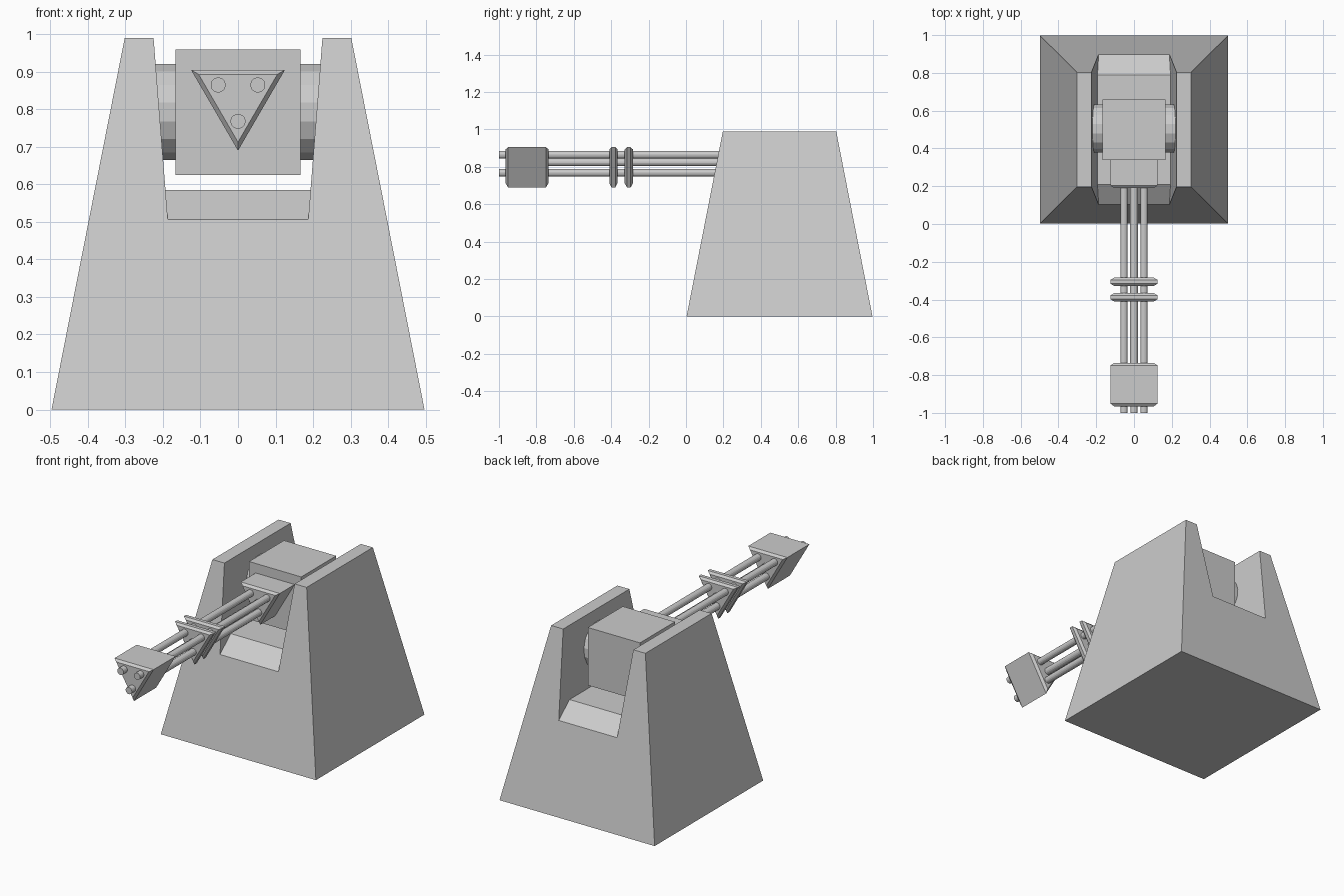
import bpy, bmesh, math
from mathutils import Matrix, Vector

if "Cube" in bpy.data.objects:
    bpy.data.objects.remove(bpy.data.objects["Cube"])


def loft(name, rings):
    """Closed solid skinned through rings of equal point count."""
    bm = bmesh.new()
    vs = [[bm.verts.new(p) for p in r] for r in rings]
    n = len(rings[0])
    for a, b in zip(vs, vs[1:]):
        for i in range(n):
            j = (i + 1) % n
            bm.faces.new((a[i], a[j], b[j], b[i]))
    bm.faces.new(vs[0][::-1])
    bm.faces.new(vs[-1])
    bmesh.ops.recalc_face_normals(bm, faces=bm.faces)
    me = bpy.data.meshes.new(name)
    bm.to_mesh(me)
    bm.free()
    ob = bpy.data.objects.new(name, me)
    bpy.context.collection.objects.link(ob)
    return ob


def rod(name, start, end, radius, sides):
    """Cylinder between two points."""
    a, b = Vector(start), Vector(end)
    rot = (b - a).to_track_quat('Z', 'Y').to_matrix()
    circle = [rot @ Vector((radius * math.cos(t), radius * math.sin(t), 0))
              for t in (2 * math.pi * (i + 0.5) / sides for i in range(sides))]
    return loft(name, [[c + a for c in circle], [c + b for c in circle]])


def rect(hx, y0, y1, z):
    return [(-hx, y0, z), (hx, y0, z), (hx, y1, z), (-hx, y1, z)]


# Tapered pedestal
base = loft("pedestal", [rect(0.497, 0.003, 0.997, 0), rect(0.302, 0.197, 0.803, 0.99)])


# Slot through the pedestal: flared walls, raised floor, ramps at both ends
def slot_ring(y, floor):
    def wall(z):
        return 0.187 + (z - 0.505) * 0.0784
    lo, hi = wall(floor), wall(1.1)
    return [(-lo, y, floor), (lo, y, floor), (hi, y, 1.1), (-hi, y, 1.1)]


cutter = loft("slot_cutter", [slot_ring(y, z) for y, z in
                              ((-0.1, 0.36), (0.21, 0.585), (0.79, 0.585), (1.1, 0.36))])
cutter.hide_render = True
cutter.hide_set(True)
cut = base.modifiers.new("slot", 'BOOLEAN')
cut.operation = 'DIFFERENCE'
cut.solver = 'EXACT'
cut.object = cutter

# Gun body and trunnion
loft("gun_body", [rect(0.167, 0.34, 0.66, 0.625), rect(0.167, 0.34, 0.66, 0.96)])
rod("trunnion", (-0.222, 0.505, 0.793), (0.222, 0.505, 0.793), 0.13, 16)


# Triangular collars with chamfered ends
def collar(name, y0, y1, chamfer):
    mid = 0.833

    def tri(y, s):
        return [(x * s, y, mid + (z - mid) * s)
                for x, z in ((-0.125, 0.905), (0.125, 0.905), (0, 0.69))]
    loft(name, [tri(y0, 0.84), tri(y0 + chamfer, 1), tri(y1 - chamfer, 1), tri(y1, 0.84)])


collar("muzzle_block", -0.965, -0.735, 0.014)
collar("front_ring", -0.41, -0.366, 0.012)
collar("rear_ring", -0.328, -0.284, 0.012)
collar("breech_block", 0.19, 0.36, 0.014)

# Three barrels around a central rod
for i, (x, z) in enumerate(((-0.053, 0.865), (0.053, 0.865), (0, 0.768))):
    rod(f"barrel_{i + 1}", (x, -1, z), (x, 0.25, z), 0.02, 16)
rod("central_rod", (0, -0.8, 0.824), (0, 0.25, 0.824), 0.021, 16)
